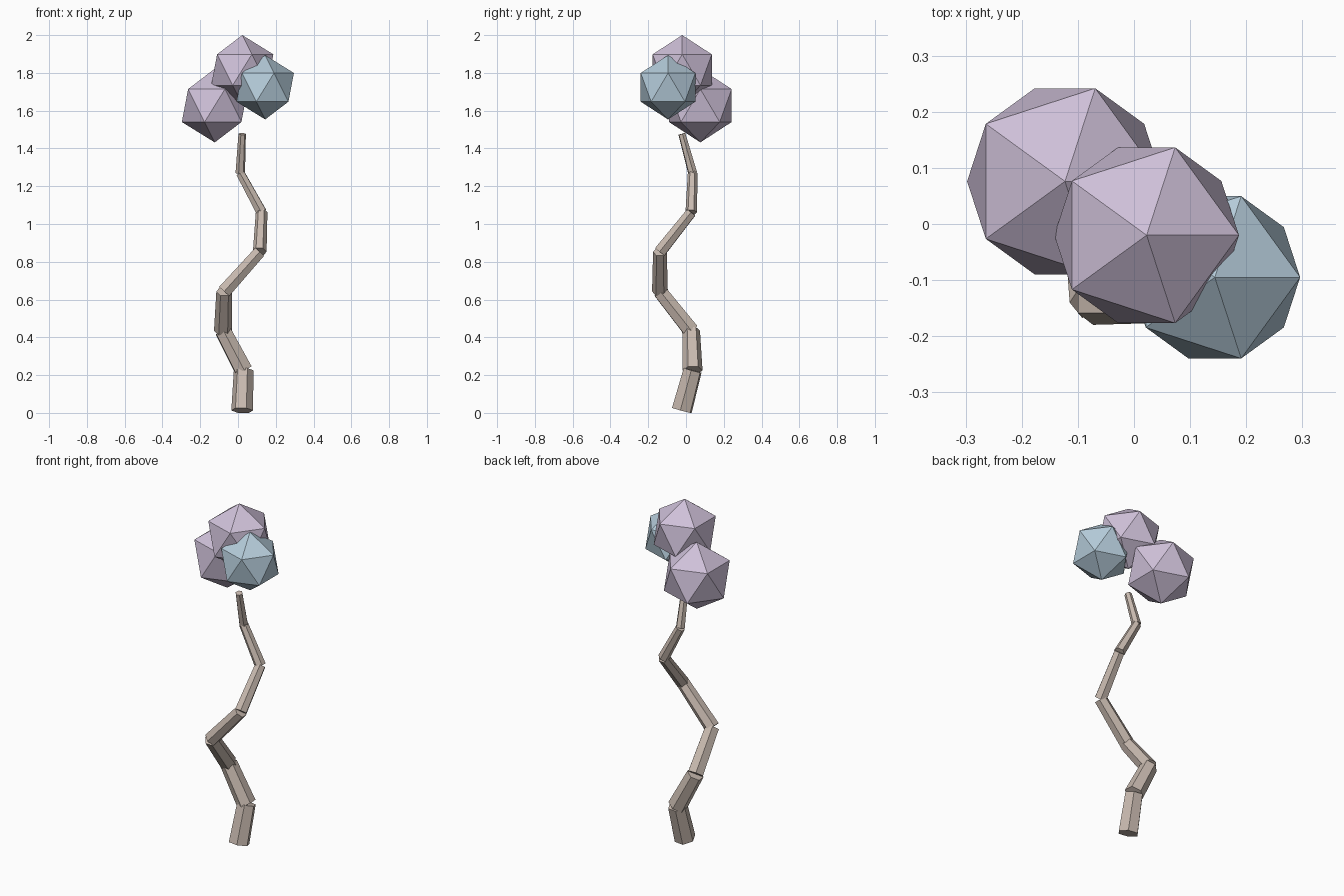
import bpy
from mathutils import Vector
from math import radians

if "Cube" in bpy.data.objects:
    bpy.data.objects.remove(bpy.data.objects["Cube"])


def material(name, rgb):
    m = bpy.data.materials.new(name)
    m.diffuse_color = (*rgb, 1)
    m.use_nodes = True
    m.node_tree.nodes["Principled BSDF"].inputs["Base Color"].default_value = m.diffuse_color
    return m


bark = material("bark", (0.58, 0.49, 0.43))
purple = material("purple_leaves", (0.62, 0.53, 0.69))
blue = material("blue_leaves", (0.46, 0.60, 0.70))

# Crooked trunk: separate tapered hexagonal segments from joint to joint
joints = [Vector(p) for p in (
    (0.022, -0.022, 0.013), (0.03, 0.035, 0.225), (-0.08, 0.027, 0.435),
    (-0.073, -0.138, 0.643), (0.115, -0.138, 0.853), (0.125, 0.028, 1.062),
    (0.012, 0.035, 1.270), (0.022, -0.022, 1.477))]
R0, R1 = 0.058, 0.020
count = len(joints) - 1


def radius(i):
    return R0 + (R1 - R0) * i / count


for i, (a, b) in enumerate(zip(joints, joints[1:])):
    bpy.ops.mesh.primitive_cone_add(vertices=6, radius1=radius(i), radius2=radius(i + 1),
                                    depth=(b - a).length)
    seg = bpy.context.object
    seg.name = f"trunk_segment_{i + 1}"
    # put a corner on local X before aiming the segment
    for v in seg.data.vertices:
        v.co.xy = v.co.y, -v.co.x
    seg.location = (a + b) / 2
    seg.rotation_mode = 'QUATERNION'
    seg.rotation_quaternion = (b - a).to_track_quat('Z', 'Y')
    seg.data.materials.append(bark)

# Faceted foliage balls
for name, loc, r, mat in (
        ("foliage_top", (0.0225, -0.02, 1.816), 0.184, purple),
        ("foliage_left", (-0.123, 0.076, 1.627), 0.195, purple),
        ("foliage_right", (0.144, -0.095, 1.7235), 0.170, blue)):
    bpy.ops.mesh.primitive_ico_sphere_add(subdivisions=1, radius=r, location=loc)
    ball = bpy.context.object
    ball.name = name
    ball.data.materials.append(mat)
